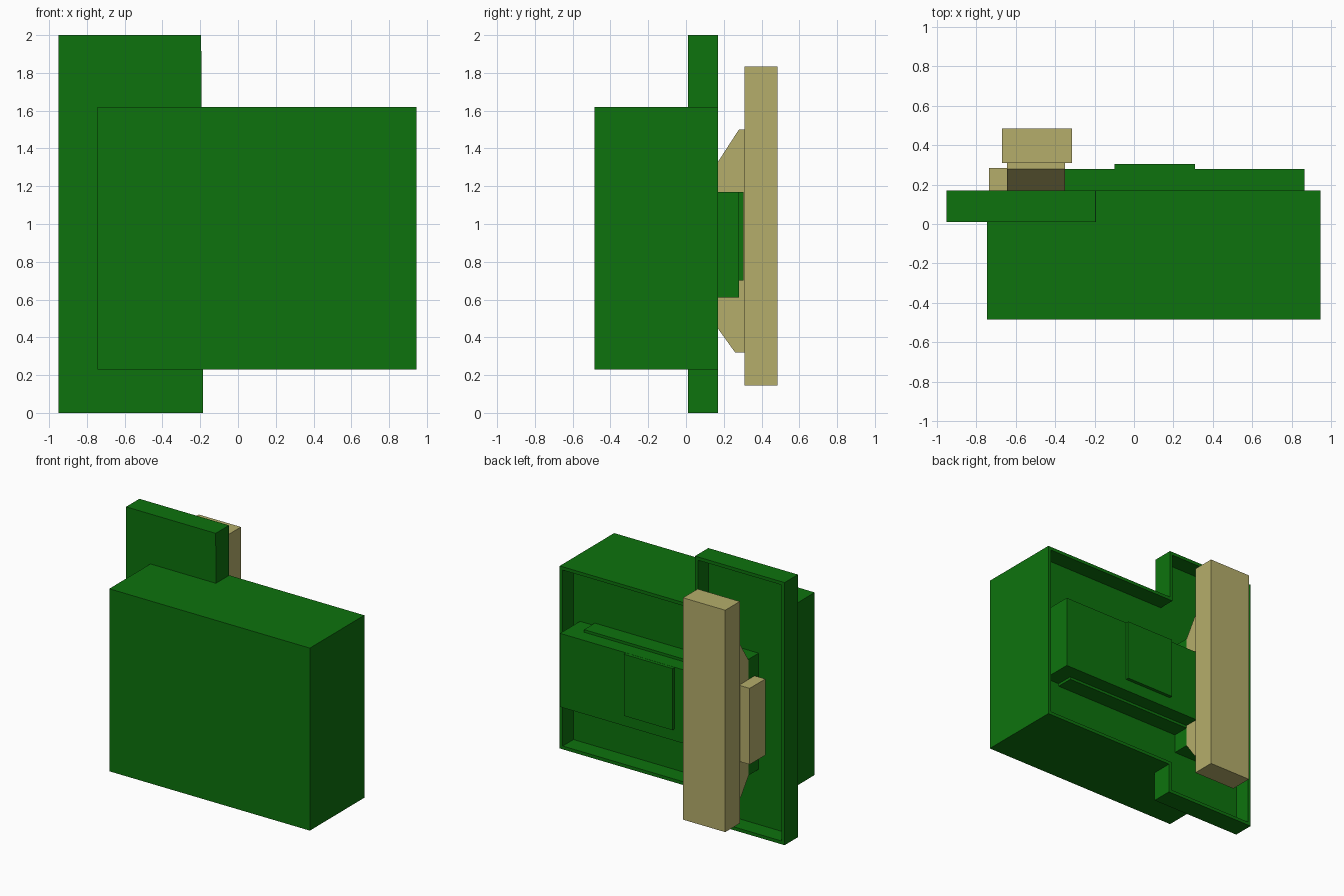
import bpy, bmesh
from mathutils import Vector

cube = bpy.data.objects.get("Cube")
if cube:
    bpy.data.objects.remove(cube, do_unlink=True)


def material(name, rgb):
    m = bpy.data.materials.new(name)
    m.use_nodes = True
    m.diffuse_color = (*rgb, 1)
    bsdf = m.node_tree.nodes["Principled BSDF"]
    bsdf.inputs["Base Color"].default_value = (*rgb, 1)
    bsdf.inputs["Roughness"].default_value = 0.8
    return m


GREEN = material("dark_green", (0.004, 0.171, 0.004))
TAN = material("tan", (0.462, 0.423, 0.147))


def finish(name, bm, mat):
    bmesh.ops.recalc_face_normals(bm, faces=bm.faces)
    me = bpy.data.meshes.new(name)
    bm.to_mesh(me)
    bm.free()
    me.materials.append(mat)
    ob = bpy.data.objects.new(name, me)
    bpy.context.collection.objects.link(ob)
    return ob


def prism(points, offset):
    """Extrude a flat polygon along an offset; returns the mesh and the far cap."""
    bm = bmesh.new()
    face = bm.faces.new([bm.verts.new(p) for p in points])
    out = bmesh.ops.extrude_face_region(bm, geom=[face], use_keep_orig=True)["geom"]
    bmesh.ops.translate(bm, vec=Vector(offset),
                        verts=[g for g in out if isinstance(g, bmesh.types.BMVert)])
    cap = next(g for g in out if isinstance(g, bmesh.types.BMFace))
    bmesh.ops.recalc_face_normals(bm, faces=bm.faces)
    return bm, cap


def box(name, x, y, z, mat):
    pts = [(x[0], y[0], z[0]), (x[1], y[0], z[0]), (x[1], y[0], z[1]), (x[0], y[0], z[1])]
    bm, _ = prism(pts, (0, y[1] - y[0], 0))
    return finish(name, bm, mat)


# Rear tray: tall plate merged with the wide body, hollowed from the back
FRONT, BACK, FLOOR, RIM = 0.01, 0.17, 0.04, 0.025
outline = [(-0.95, 0), (-0.185, 0), (-0.186, 0.23), (0.945, 0.23),
           (0.945, 1.62), (-0.193, 1.62), (-0.195, 2), (-0.95, 2)]
bm, cap = prism([(x, FRONT, z) for x, z in outline], (0, BACK - FRONT, 0))
bmesh.ops.inset_region(bm, faces=[cap], thickness=RIM, use_even_offset=True)
inner = bmesh.ops.extrude_discrete_faces(bm, faces=[cap])["faces"][0]
bmesh.ops.translate(bm, vec=(0, FLOOR - BACK, 0), verts=inner.verts)
finish("rear_tray", bm, GREEN)

# Main body in front of the tray
box("main_body", (-0.745, 0.945), (-0.485, FRONT), (0.23, 1.62), GREEN)

# Mechanism on the tray floor
box("mechanism_base", (-0.36, 0.74), (FLOOR, 0.17), (0.59, 1.19), GREEN)
box("mechanism_housing", (-0.40, 0.865), (FLOOR, 0.28), (0.61, 1.17), GREEN)
box("mechanism_cover", (-0.10, 0.31), (0.27, 0.305), (0.70, 1.169), GREEN)

# Handle with its flared bracket, mount and side block
box("handle_mount", (-0.64, -0.35), (FLOOR, 0.17), (0.445, 1.33), GREEN)
profile = [(0.17, 0.445), (0.26, 0.32), (0.315, 0.32),
           (0.315, 1.50), (0.28, 1.50), (0.17, 1.33)]
bm, _ = prism([(-0.645, y, z) for y, z in profile], (0.295, 0, 0))
finish("handle_bracket", bm, TAN)
box("side_block", (-0.735, -0.645), (0.095, 0.283), (0.60, 1.18), TAN)
box("handle_bar", (-0.67, -0.315), (0.31, 0.485), (0.145, 1.835), TAN)
